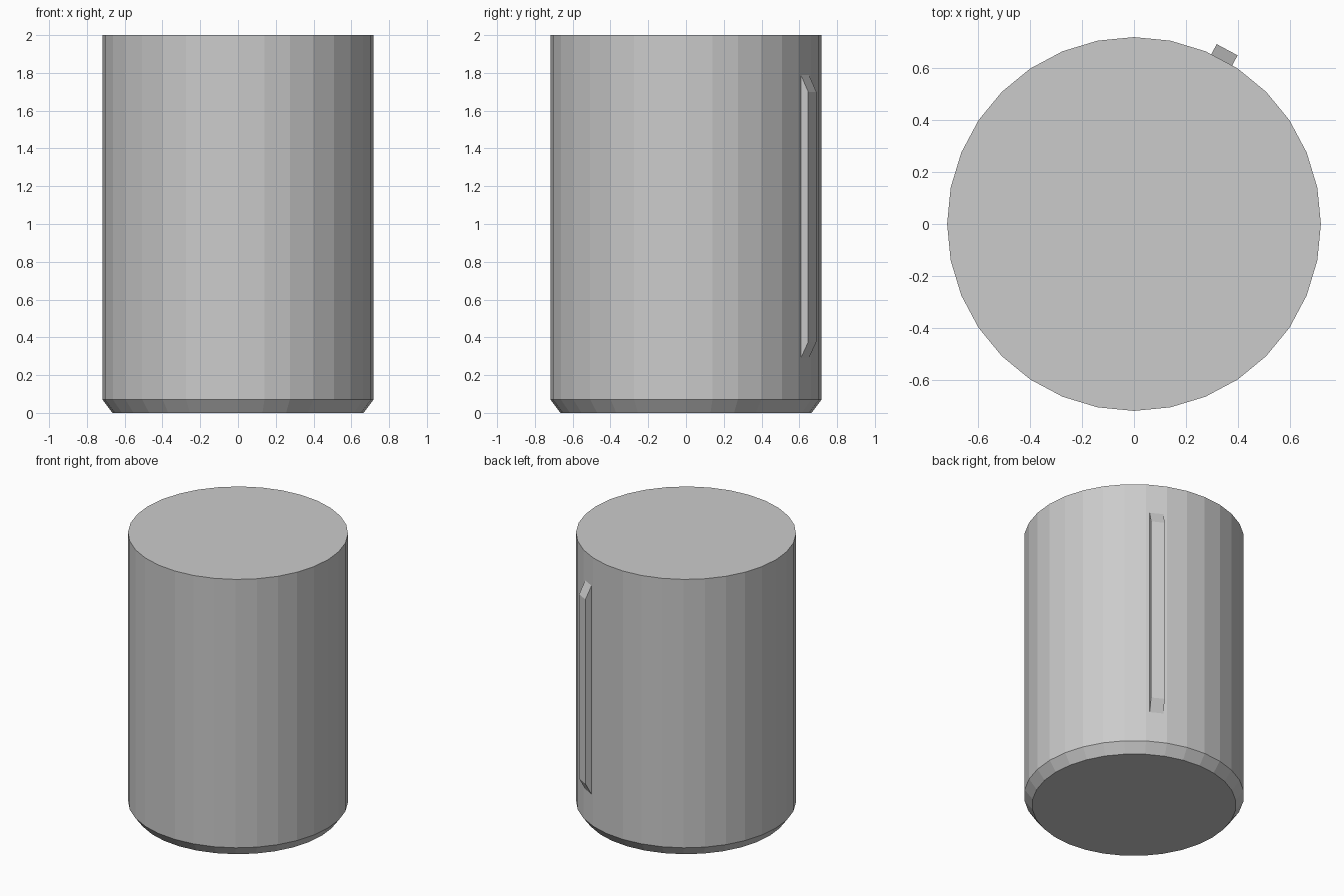
import bpy, bmesh
from math import sin, cos, radians, pi

if "Cube" in bpy.data.objects:
    bpy.data.objects.remove(bpy.data.objects["Cube"])

SIDES, R = 32, 0.717


def make_object(name, rings):
    """Loft a closed solid through rings of points, capping both ends."""
    bm = bmesh.new()
    loops = [[bm.verts.new(p) for p in ring] for ring in rings]
    for a, b in zip(loops, loops[1:]):
        for i in range(len(a)):
            j = (i + 1) % len(a)
            bm.faces.new((a[i], a[j], b[j], b[i]))
    bm.faces.new(loops[0])
    bm.faces.new(loops[-1])
    bmesh.ops.recalc_face_normals(bm, faces=bm.faces)
    mesh = bpy.data.meshes.new(name)
    bm.to_mesh(mesh)
    bm.free()
    obj = bpy.data.objects.new(name, mesh)
    bpy.context.collection.objects.link(obj)
    return obj


def circle(r, z):
    return [(r * cos(2 * pi * i / SIDES), r * sin(2 * pi * i / SIDES), z)
            for i in range(SIDES)]


# Cylindrical body with a chamfered bottom edge
make_object("body", [circle(0.665, 0), circle(R, 0.07), circle(R, 2)])

# Raised rib with sloped ends, centred on one facet of the body
angle = radians(61.875)
half_width = 0.0455


def rib_ring(dist, z0, z1):
    pts = [(-half_width, z0), (half_width, z0), (half_width, z1), (-half_width, z1)]
    return [(dist * cos(angle) - t * sin(angle),
             dist * sin(angle) + t * cos(angle), z) for t, z in pts]


make_object("rib", [rib_ring(R * cos(pi / SIDES), 0.29, 1.79),
                    rib_ring(0.758, 0.375, 1.70)])
